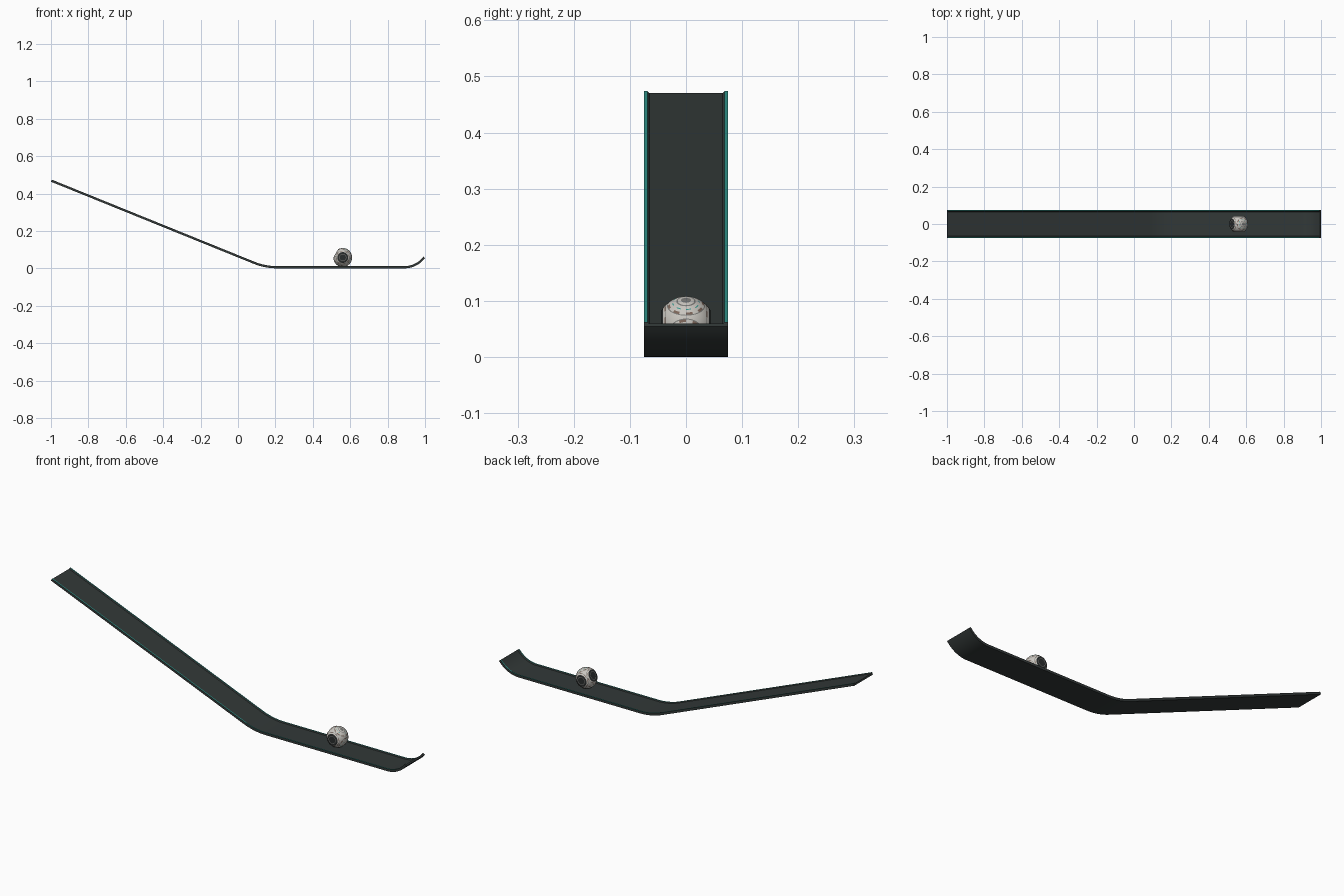
import bpy, bmesh
from math import sin, cos, tan, pi, radians, atan
from mathutils import Vector

cube = bpy.data.objects.get("Cube")
if cube:
    bpy.data.objects.remove(cube, do_unlink=True)


def material(name, rgb):
    m = bpy.data.materials.new(name)
    m.use_nodes = True
    m.diffuse_color = (*rgb, 1)
    bsdf = m.node_tree.nodes["Principled BSDF"]
    bsdf.inputs["Base Color"].default_value = (*rgb, 1)
    bsdf.inputs["Roughness"].default_value = 0.6
    return m


MATS = {
    "charcoal": material("charcoal", (0.032, 0.04, 0.039)),
    "teal": material("teal", (0.03, 0.3, 0.26)),
    "shell": material("off_white", (0.58, 0.56, 0.52)),
    "port": material("port_black", (0.022, 0.025, 0.025)),
    "grey": material("panel_grey", (0.2, 0.2, 0.19)),
    "brown": material("rust_brown", (0.2, 0.13, 0.1)),
}


def finish(bm, name, mats, angle=30):
    mesh = bpy.data.meshes.new(name)
    bm.to_mesh(mesh)
    bm.free()
    ob = bpy.data.objects.new(name, mesh)
    bpy.context.collection.objects.link(ob)
    for key in mats:
        mesh.materials.append(MATS[key])
    bpy.ops.object.select_all(action="DESELECT")
    ob.select_set(True)
    bpy.context.view_layer.objects.active = ob
    bpy.ops.object.shade_smooth_by_angle(angle=radians(angle))
    return ob


# Track path in the xz plane: slope, valley bend, flat run, upturned tip
slope = atan(0.405)
start_z, tangent = 0.463, 0.065
valley_x = -1 + start_z / tan(slope)
bend_r = tangent / tan(slope / 2)
tip_angle, tip_r = radians(53), 0.1375
path = [(-1, start_z, -slope)]
for i in range(13):
    a = slope * (1 - i / 12)
    path.append((valley_x + tangent - bend_r * sin(a), bend_r * (1 - cos(a)), -a))
tip_x = 1 - tip_r * sin(tip_angle)
for i in range(15):
    a = tip_angle * i / 14
    path.append((tip_x + tip_r * sin(a), tip_r * (1 - cos(a)), a))

# Track cross-section: shallow tray with a raised lip on each edge
half = [(0.075, 0), (0.075, 0.012), (0.069, 0.012), (0.065, 0.008)]
section = half + [(-y, h) for y, h in reversed(half)]
lip_tops = (1, 5)
bm = bmesh.new()
loops = [[bm.verts.new((x - h * sin(a), y, z + h * cos(a))) for y, h in section]
         for x, z, a in path]
n = len(section)
for p, q in zip(loops, loops[1:]):
    for i in range(n):
        j = (i + 1) % n
        f = bm.faces.new((p[i], p[j], q[j], q[i]))
        f.material_index = int(i in lip_tops)
bm.faces.new(loops[0])
bm.faces.new(loops[-1])
bmesh.ops.recalc_face_normals(bm, faces=bm.faces)
finish(bm, "track", ["charcoal", "teal"])

# Ball, rolled a little along the track
R = 0.05
CENTRE = Vector((0.56, 0, 0.008 + R))
FLAT = 0.86


def around(deg):
    return Vector((cos(radians(deg)), 0, sin(radians(deg))))


dark_axes = [Vector((0, -1, 0)), Vector((0, 1, 0)), around(150)]
light_axes = [around(60), around(240), around(330)]

bm = bmesh.new()
bmesh.ops.create_uvsphere(bm, u_segments=64, v_segments=48, radius=R)
for v in bm.verts:
    v.co = Vector((v.co.x, -v.co.z, v.co.y))
    for axis in dark_axes:
        over = v.co.dot(axis) - FLAT * R
        if over > 0:
            v.co -= axis * over
    v.co += CENTRE
finish(bm, "ball_shell", ["shell"])


# Round panel made of concentric bands: (inner angle, outer angle, colour, dashed)
def panel(name, axis, bands, flat):
    keys = ["shell", "port", "grey", "brown", "teal"]
    rot = Vector((0, 0, 1)).rotation_difference(axis)
    seg, r = 48, R + 0.0004
    bm = bmesh.new()

    def point(a, j):
        t = 2 * pi * j / seg
        a = radians(a)
        p = Vector((sin(a) * cos(t), sin(a) * sin(t), min(cos(a), flat))) * r
        return bm.verts.new(CENTRE + rot @ p)

    for a0, a1, key, dashed in bands:
        steps = max(1, round((a1 - a0) / 4))
        for s in range(steps):
            b0 = a0 + (a1 - a0) * s / steps
            b1 = a0 + (a1 - a0) * (s + 1) / steps
            for j in range(seg):
                f = bm.faces.new((point(b0, j), point(b1, j),
                                  point(b1, j + 1), point(b0, j + 1)))
                gap = dashed and (j // 3) % 2
                f.material_index = keys.index("shell" if gap else key)
    bmesh.ops.remove_doubles(bm, verts=bm.verts, dist=1e-6)
    finish(bm, name, keys)


dark_bands = [(0, 20, "port", False), (20, 23, "grey", False),
              (23, 35, "port", False), (35, 40, "shell", False),
              (40, 43, "brown", True), (43, 45, "grey", False)]
light_bands = [(0, 10, "grey", False), (10, 17, "shell", False),
               (17, 20, "grey", False), (20, 27, "shell", False),
               (27, 29, "teal", True), (29, 35, "shell", False),
               (35, 40, "brown", True), (40, 42, "grey", False)]
for axis, name in zip(dark_axes, ("front_hub", "back_hub", "side_port")):
    panel(name, axis, dark_bands, FLAT)
for axis, name in zip(light_axes, ("top_panel", "lower_panel", "nose_panel")):
    panel(name, axis, light_bands, 1)
